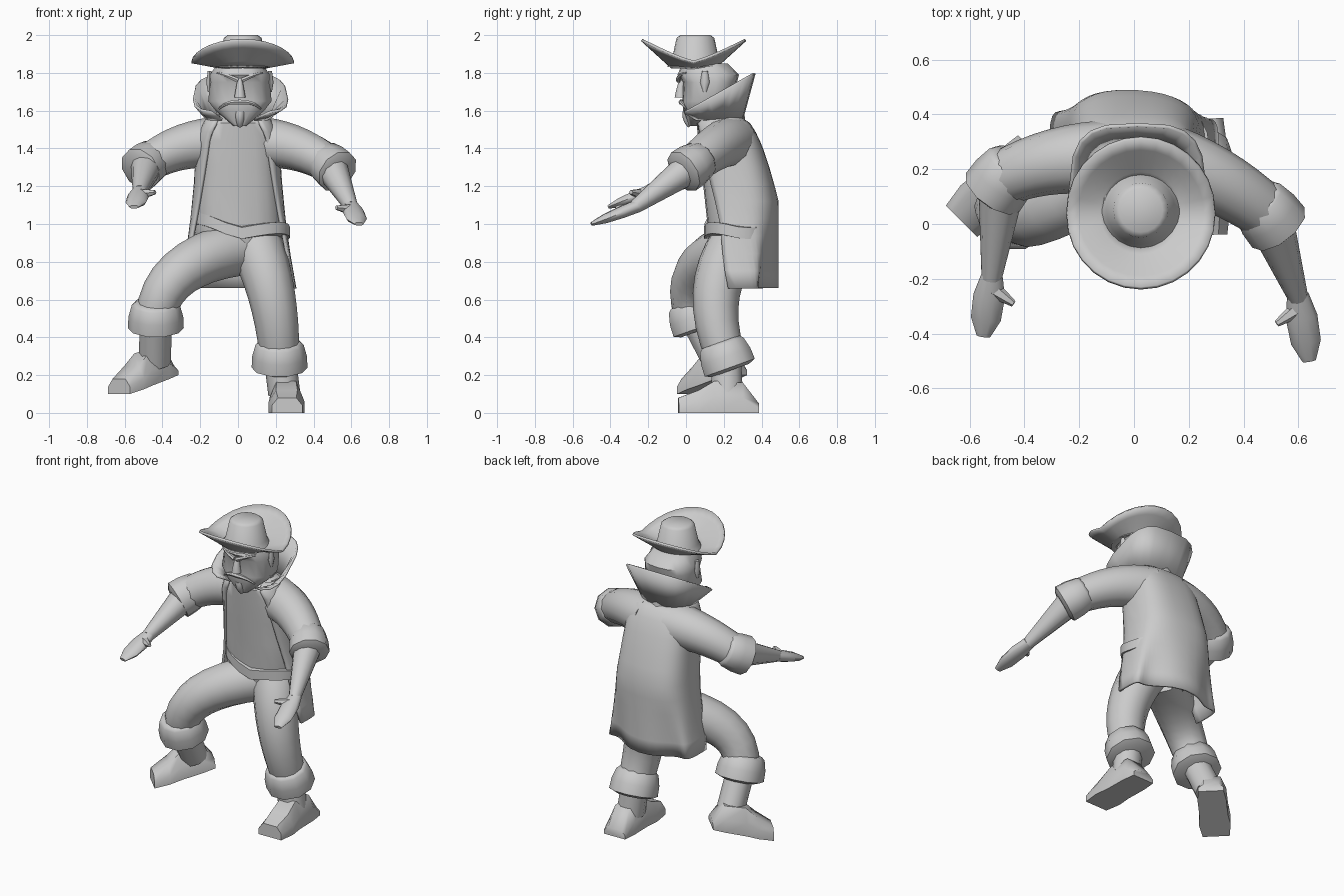
import bpy, bmesh, math
from mathutils import Vector

cube = bpy.data.objects.get("Cube")
if cube:
    bpy.data.objects.remove(cube)

COLOUR = (0.6, 0.6, 0.6, 1)
grey = bpy.data.materials.new("plain grey")
grey.use_nodes = True
grey.diffuse_color = COLOUR
grey.node_tree.nodes["Principled BSDF"].inputs["Base Color"].default_value = COLOUR

LYING = Vector((0, 0, 1))      # frame reference for limbs that reach sideways
STANDING = Vector((0, 1, 0))   # frame reference for limbs that reach down


def skin(name, rings, closed=True, caps=True, sharp=50, thickness=0):
    """Bridge rings of points into a smooth shaded object."""
    bm = bmesh.new()
    rows = [[bm.verts.new(point) for point in ring] for ring in rings]
    count = len(rows[0])
    for upper, lower in zip(rows, rows[1:]):
        for i in range(count if closed else count - 1):
            j = (i + 1) % count
            bm.faces.new((upper[i], upper[j], lower[j], lower[i]))
    if caps and closed:
        bm.faces.new(rows[0])
        bm.faces.new(rows[-1])
    bmesh.ops.recalc_face_normals(bm, faces=bm.faces)
    mesh = bpy.data.meshes.new(name)
    bm.to_mesh(mesh)
    bm.free()
    mesh.materials.append(grey)
    part = bpy.data.objects.new(name, mesh)
    bpy.context.collection.objects.link(part)
    bpy.ops.object.select_all(action='DESELECT')
    part.select_set(True)
    bpy.context.view_layer.objects.active = part
    bpy.ops.object.shade_smooth_by_angle(angle=math.radians(sharp))
    if thickness:
        solid = part.modifiers.new("thickness", 'SOLIDIFY')
        solid.thickness = thickness


def steps(count):
    """Even fractions from zero to one, both included."""
    return [i / (count - 1) for i in range(count)]


def circle(count):
    return [math.tau * i / count for i in range(count)]


def oval(cx, width, front, back, z, angles, power=1.0):
    """Oval between a front and a back y; angle zero is the front, then the left."""
    def bend(value):
        return math.copysign(abs(value) ** power, value)
    middle, depth = (front + back) / 2, (back - front) / 2
    return [Vector((cx + width * bend(math.sin(a)), middle - depth * bend(math.cos(a)), z))
            for a in angles]


def tube(name, points, widths, depths, reference, sides=12, sharp=50):
    """Loft ellipses square to a path."""
    rings = []
    last = len(points) - 1
    for k, (point, width, depth) in enumerate(zip(points, widths, depths)):
        along = (points[min(k + 1, last)] - points[max(k - 1, 0)]).normalized()
        across = along.cross(reference).normalized()
        up = across.cross(along)
        rings.append([point + across * width * math.cos(a) + up * depth * math.sin(a)
                      for a in circle(sides)])
    skin(name, rings, sharp=sharp)


def limb(name, start, bend, end, thick, thin, reference, sides=12):
    """Tapered tube along a curve pulled towards its bend."""
    start, bend, end = Vector(start), Vector(bend), Vector(end)
    points = [start.lerp(bend, t).lerp(bend.lerp(end, t), t) for t in steps(9)]
    radii = [thick + (thin - thick) * t for t in steps(9)]
    tube(name, points, radii, radii, reference, sides)


def cuff(name, middle, half, radius, reference):
    """Turned-back cuff, bulging at its open end."""
    places = (-1, -.8, 0, .8, 1)
    radii = [radius * s for s in (.75, .88, 1, 1.02, .75)]
    tube(name, [middle + half * p for p in places], radii, radii, reference, 10)


def arm(side, word, elbow, wrist, tip):
    elbow, wrist, tip = Vector(elbow), Vector(wrist), Vector(tip)
    limb(word + "_sleeve", (side * .08, .24, 1.43), (side * .3, .17 + elbow.y / 2, 1.44),
         elbow, .14, .1, LYING)
    shoulder = Vector((side * .2, .24, 1.43))
    cuff(word + "_sleeve_cuff", elbow, (wrist - shoulder).normalized() * .085, .118, LYING)
    limb(word + "_forearm", elbow, elbow.lerp(wrist, .5), wrist, .09, .037, LYING, 10)
    tube(word + "_hand", [wrist.lerp(tip, t) for t in (-.05, .3, .7, 1)],
         (.04, .058, .055, .025), (.035, .033, .025, .01), LYING, 10)
    root = wrist.lerp(tip, .15)
    thumb = root + Vector((-side * .085, -.06, .01))
    limb(word + "_thumb", root, root.lerp(thumb, .6), thumb, .032, .012, LYING, 6)


def leg(word, hip, knee, shin, ankle, heel, toe):
    shin, ankle, heel, toe = Vector(shin), Vector(ankle), Vector(heel), Vector(toe)
    limb(word + "_trouser", hip, knee, shin, .145, .105, STANDING)
    cuff(word + "_trouser_cuff", shin, Vector((0, .027, -.075)), .145, STANDING)
    limb(word + "_boot_shaft", shin, shin.lerp(ankle, .5), ankle, .085, .085, STANDING, 10)
    # Wedge foot from heel to toe
    along = toe - heel
    across = along.cross(LYING).normalized() * .095
    rings = []
    for t, width, height in ((0, .8, .05), (.2, .9, .16), (.55, .9, .17), (.75, 1, .12), (1, .85, .08)):
        sole = heel + along * t
        outline = ((-1, 0), (1, 0), (1, .5), (.6, 1), (-.6, 1), (-1, .5))
        rings.append([sole + across * width * s + LYING * height * k for s, k in outline])
    skin(word + "_boot_foot", rings)


def body(t, angles, fit=1.0):
    """Section of the trunk, from the shoulders at zero to the coat hem at one."""
    width = .16 + .06 * min(1, 8 * t) + .09 * t * t
    front = .04 + .1 * t + .06 * max(0, 1 - 20 * t)
    back = .27 + .22 * math.sqrt(min(1, 2 * t))
    inset = (1 - fit) / 2
    ring = oval(0, width * fit, front + inset * .3, back - inset * .3,
                1.58 - .92 * t, angles, .7)
    for point in ring:
        if point.y > .3:
            point.y -= .8 * t * max(0, point.x) * (point.y - .3)
    return ring


# Waistcoat with the seat of the trousers closing it below
rings = [body(t, circle(20), .93) for t in (0, .05, .15, .3, .45, .65)]
rings.append(oval(0, .21, .12, .42, .86, circle(20)))
rings.append(oval(0, .13, .16, .38, .77, circle(20)))
skin("waistcoat", rings)

# Open coat with soft folds in its tail
rings = []
for t in sorted(steps(11) + [.05, .15]):
    opening = .5 + .9 * t
    angles = [opening + (math.tau - 2 * opening) * s for s in steps(29)]
    ring = body(t, angles)
    for point, angle in zip(ring, angles):
        point.y -= max(0, t - .6) * .06 * (1 + math.cos(5 * angle))
    rings.append(ring)
skin("coat", rings, closed=False, thickness=.015)

# Belt, lower on the left and dipping in the middle of the front
rings = []
for rise, grow in ((.035, -.03), (.03, .01), (-.03, .01), (-.035, -.03)):
    ring = oval(.02, .245 + grow, .105 - grow, .44 + grow, .985 + rise, circle(24), .8)
    for point in ring:
        frontness = max(0, .3 - point.y) * 6
        point.z += frontness * (abs(point.x) * .25 - .03) - .13 * point.x
    rings.append(ring)
skin("belt", rings)

# Standing collar, its rim climbing steadily from front to back
angles = [.45 + (math.tau - .9) * s for s in steps(17)]
low = oval(0, .16, .05, .29, 1.56, angles, .8)
high = oval(.015, .255, -.02, .355, 1.6, angles, .6)
for point in high:
    behind = max(0, point.y) / .355
    point.z += .2 * behind
    point.x *= 1 - .15 * behind
skin("collar", [low, high], closed=False, thickness=.014)

# Head: height, half width, front and back of each section
HEAD = ((1.85, .12, -.02, .22), (1.79, .16, -.045, .28), (1.75, .16, -.015, .27),
        (1.65, .17, -.02, .24), (1.6, .13, -.015, .2), (1.52, .035, .015, .08))
skin("head", [oval(.01, width, front, back, z, circle(18), .8)
              for z, width, front, back in HEAD])
limb("neck", (0, .19, 1.66), (0, .19, 1.6), (0, .2, 1.5), .11, .12, STANDING)
limb("nose", (.01, -.02, 1.77), (.01, -.03, 1.72), (.01, -.03, 1.67), .012, .03, STANDING, 8)
limb("chin", (.01, .01, 1.59), (.01, 0, 1.55), (.01, .025, 1.52), .03, .015, STANDING, 8)

# Brows, moustache halves and ears on both sides of the face
for side, word in ((1, "left"), (-1, "right")):
    def face(out, y, z):
        return .01 + side * out, y, z
    limb(word + "_brow", face(.01, -.04, 1.76), face(.07, -.045, 1.79), face(.12, 0, 1.8),
         .014, .006, LYING, 6)
    limb(word + "_moustache", face(0, -.025, 1.645), face(.07, -.03, 1.65), face(.11, 0, 1.61),
         .015, .005, LYING, 6)
    ear = [Vector(face(.16, .1, z)) for z in (1.7, 1.75, 1.81)]
    tube(word + "_ear", ear, (.01, .018, .01), (.01, .025, .015), STANDING, 8)

# Hat: brim turned up in front and behind, round crown with a flat top
rings = []
for t in steps(5):
    reach = .11 + .16 * t
    ring = oval(.025, reach, .04 - reach, .04 + reach, 1.835, circle(28))
    for point, angle in zip(ring, circle(28)):
        point.z += t * (.03 + .115 * abs(math.cos(angle)) ** 1.2)
    rings.append(ring)
skin("hat_brim", rings, caps=False, thickness=.014)
skin("hat_crown", [oval(.025, r, .05 - r, .05 + r, z, circle(20)) for r, z in
                   ((.15, 1.83), (.125, 1.87), (.1, 1.985), (.08, 2))])

# Outstretched arms
arm(1, "left", elbow=(.49, .035, 1.31), wrist=(.6, -.27, 1.09), tip=(.64, -.5, 1))
arm(-1, "right", elbow=(-.48, .165, 1.32), wrist=(-.52, -.2, 1.17), tip=(-.55, -.41, 1.09))

# Left leg stands, right leg is lifted and turned out
leg("left", hip=(.09, .27, .9), knee=(.2, .08, .65), shin=(.22, .21, .3),
    ankle=(.245, .22, .1), heel=(.25, .385, 0), toe=(.26, -.04, 0))
leg("right", hip=(0, .26, .87), knee=(-.4, -.03, .79), shin=(-.435, .045, .51),
    ankle=(-.44, .17, .27), heel=(-.37, .27, .2), toe=(-.63, .01, .1))
